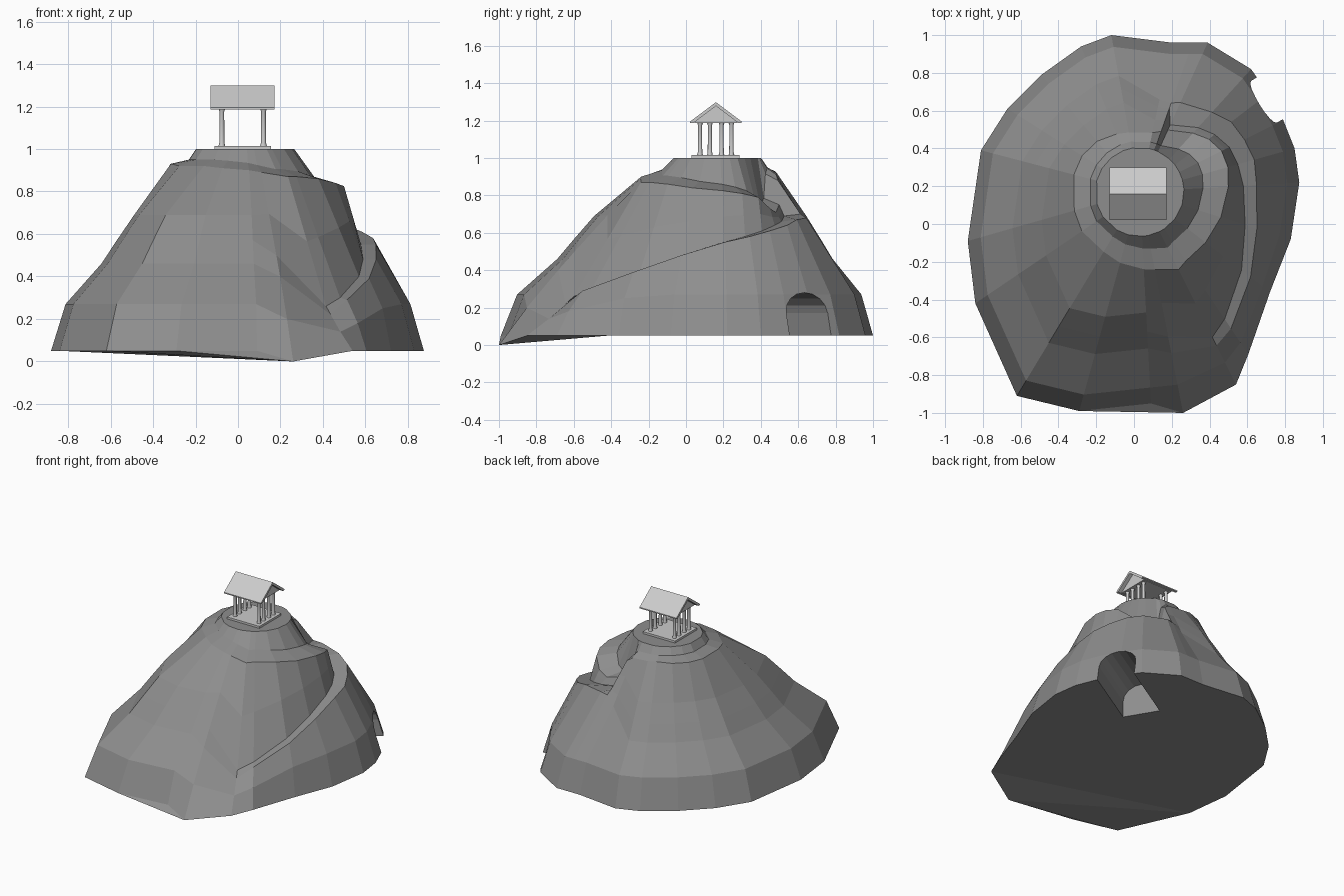
import bpy, bmesh, math
from mathutils import Vector, Matrix

if "Cube" in bpy.data.objects:
    bpy.data.objects.remove(bpy.data.objects["Cube"])

CX, CY = 0.03, 0.17          # summit axis of the hill


def material(name, v):
    m = bpy.data.materials.new(name)
    m.diffuse_color = (v, v, v, 1)
    m.use_nodes = True
    m.node_tree.nodes["Principled BSDF"].inputs["Base Color"].default_value = m.diffuse_color
    return m


rock = material("dark_rock", 0.27)
marble = material("pale_stone", 0.8)


def make_object(name, bm, mat):
    bmesh.ops.recalc_face_normals(bm, faces=bm.faces)
    me = bpy.data.meshes.new(name)
    bm.to_mesh(me)
    bm.free()
    me.materials.append(mat)
    ob = bpy.data.objects.new(name, me)
    bpy.context.collection.objects.link(ob)
    return ob


def prism(bm, profile, a, b, matrix=Matrix()):
    """Extrude a (y, z) profile along x from a to b."""
    ends = [[bm.verts.new(matrix @ Vector((x, y, z))) for y, z in profile] for x in (a, b)]
    n = len(profile)
    for i in range(n):
        j = (i + 1) % n
        bm.faces.new((ends[0][i], ends[0][j], ends[1][j], ends[1][i]))
    bm.faces.new(ends[0])
    bm.faces.new(ends[1])


def box(bm, x0, x1, y0, y1, z0, z1):
    prism(bm, [(y0, z0), (y1, z0), (y1, z1), (y0, z1)], x0, x1)


# Base outline, anticlockwise from the foot of the ramp
outline = [(0.26, -1.0), (0.54, -0.85), (0.605, -0.69), (0.72, -0.36), (0.83, -0.08),
           (0.875, 0.22), (0.85, 0.40), (0.79, 0.55), (0.71, 0.69), (0.62, 0.82),
           (0.39, 0.96), (0.31, 0.96), (0.20, 0.96), (-0.12, 1.0), (-0.28, 0.94),
           (-0.49, 0.79), (-0.67, 0.61), (-0.81, 0.39), (-0.88, -0.09), (-0.84, -0.42),
           (-0.62, -0.91), (-0.29, -0.99), (0.09, -0.95)]
# Lower path: outer radius, height, inner radius, height
path = {0: (0.87, 0.40, 0.78, 0.50), 1: (0.91, 0.22, 0.86, 0.26),
        2: (0.87, 0.29, 0.81, 0.30), 3: (0.74, 0.39, 0.68, 0.40),
        4: (0.65, 0.48, 0.585, 0.48), 5: (0.62, 0.55, 0.55, 0.55),
        6: (0.63, 0.58, 0.54, 0.58), 7: (0.62, 0.61, 0.53, 0.61),
        8: (0.61, 0.64, 0.50, 0.64), 9: (0.57, 0.67, 0.46, 0.66),
        10: (0.52, 0.68, 0.39, 0.69), 11: (0.50, 0.67, 0.47, 0.70),
        12: (0.50, 0.61, 0.46, 0.68)}
ramp = {0: (1.04, 0.20), 1: (1.01, 0.14), 2: (0.96, 0.18), 3: (0.82, 0.25)}
# Upper ledge: outer radius, height
ledge = [(0.42, 0.89), (0.46, 0.87), (0.44, 0.87), (0.44, 0.86), (0.45, 0.84),
         (0.47, 0.825), (0.485, 0.81), (0.485, 0.79), (0.46, 0.73), (0.42, 0.71),
         (0.36, 0.75), (0.34, 0.88), (0.32, 0.91), (0.32, 0.92), (0.33, 0.93),
         (0.35, 0.93), (0.36, 0.93), (0.36, 0.93), (0.36, 0.93), (0.37, 0.92),
         (0.37, 0.92), (0.39, 0.91), (0.41, 0.90)]

# Hill, lofted column by column
bm = bmesh.new()
columns = []
for i, (x, y) in enumerate(outline):
    d = Vector((x - CX, y - CY))
    r = d.length
    d.normalize()
    lr, lz = ledge[i]
    rows = [(r, 0.05 if i else 0.0), ramp.get(i, (r * 0.925, 0.27))]
    if i in path:
        po, pz, pi, iz = path[i]
        rows += [(po, pz), (pi, iz), ((pi + lr) / 2, (iz + lz) / 2)]
    else:
        rows += [(r * 0.74, 0.46), (r * 0.66, 0.57), (r * 0.57, 0.69)]
    inner = 0.27 + max(0, lr - 0.36) * 0.6
    rows += [(lr, lz), (inner, min(lz + 0.035, 0.95)), (0.235, 1.0)]
    columns.append([bm.verts.new((CX + d.x * a, CY + d.y * a, z)) for a, z in rows])
n = len(columns)
for i in range(n):
    a, b = columns[i], columns[(i + 1) % n]
    for k in range(len(a) - 1):
        bm.faces.new((a[k], b[k], b[k + 1], a[k + 1]))
bm.faces.new([c[-1] for c in columns])
# Underside: flat, with a fan down to the foot of the ramp
foot = [c[0] for c in columns]
bm.faces.new(foot[1:20])
bm.faces.new((foot[0], foot[1], foot[19]))
for i in range(19, n - 1):
    bm.faces.new((foot[0], foot[i], foot[i + 1]))
hill = make_object("hill", bm, rock)

# Cave cut into the back right flank
bm = bmesh.new()
arch = [(-0.13, -0.1), (0.13, -0.1)]
arch += [(0.13 * math.cos(math.pi * k / 8), 0.17 + 0.11 * math.sin(math.pi * k / 8)) for k in range(9)]
prism(bm, arch, -0.49, 0.4, Matrix.Translation((0.685, 0.645, 0)) @ Matrix.Rotation(math.radians(31), 4, 'Z'))
cutter = make_object("cave_cutter", bm, rock)
cutter.hide_render = True
mod = hill.modifiers.new("cave", 'BOOLEAN')
mod.operation = 'DIFFERENCE'
mod.solver = 'EXACT'
mod.object = cutter
bpy.context.view_layer.objects.active = hill
hill.select_set(True)
bpy.ops.object.modifier_apply(modifier=mod.name)
bpy.data.objects.remove(cutter)

# Pavilion floor
bm = bmesh.new()
box(bm, -0.11, 0.155, 0.03, 0.285, 0.985, 1.015)
make_object("pavilion_floor", bm, marble)

# Two rows of four columns, flared at foot and head
bm = bmesh.new()
shape = [(1.013, 0.016), (1.03, 0.012), (1.175, 0.011), (1.19, 0.016)]
for x in (-0.076, 0.12):
    for y in (0.075, 0.128, 0.19, 0.243):
        rings = [[bm.verts.new((x + r * math.cos(k * math.pi / 4), y + r * math.sin(k * math.pi / 4), z))
                  for k in range(8)] for z, r in shape]
        for lo, hi in zip(rings, rings[1:]):
            for k in range(8):
                j = (k + 1) % 8
                bm.faces.new((lo[k], lo[j], hi[j], hi[k])).smooth = True
        bm.faces.new(rings[0])
        bm.faces.new(rings[-1])
make_object("pavilion_columns", bm, marble)

# Ceiling slab with recessed gables
bm = bmesh.new()
prism(bm, [(0.045, 1.187), (0.275, 1.187), (0.275, 1.196), (0.16, 1.283), (0.045, 1.196)], -0.10, 0.145)
make_object("pavilion_gable", bm, marble)

# Overhanging pitched roof
bm = bmesh.new()
prism(bm, [(0.022, 1.187), (0.04, 1.187), (0.16, 1.278), (0.28, 1.187),
           (0.298, 1.187), (0.298, 1.195), (0.16, 1.298), (0.022, 1.195)], -0.13, 0.173)
make_object("pavilion_roof", bm, marble)
